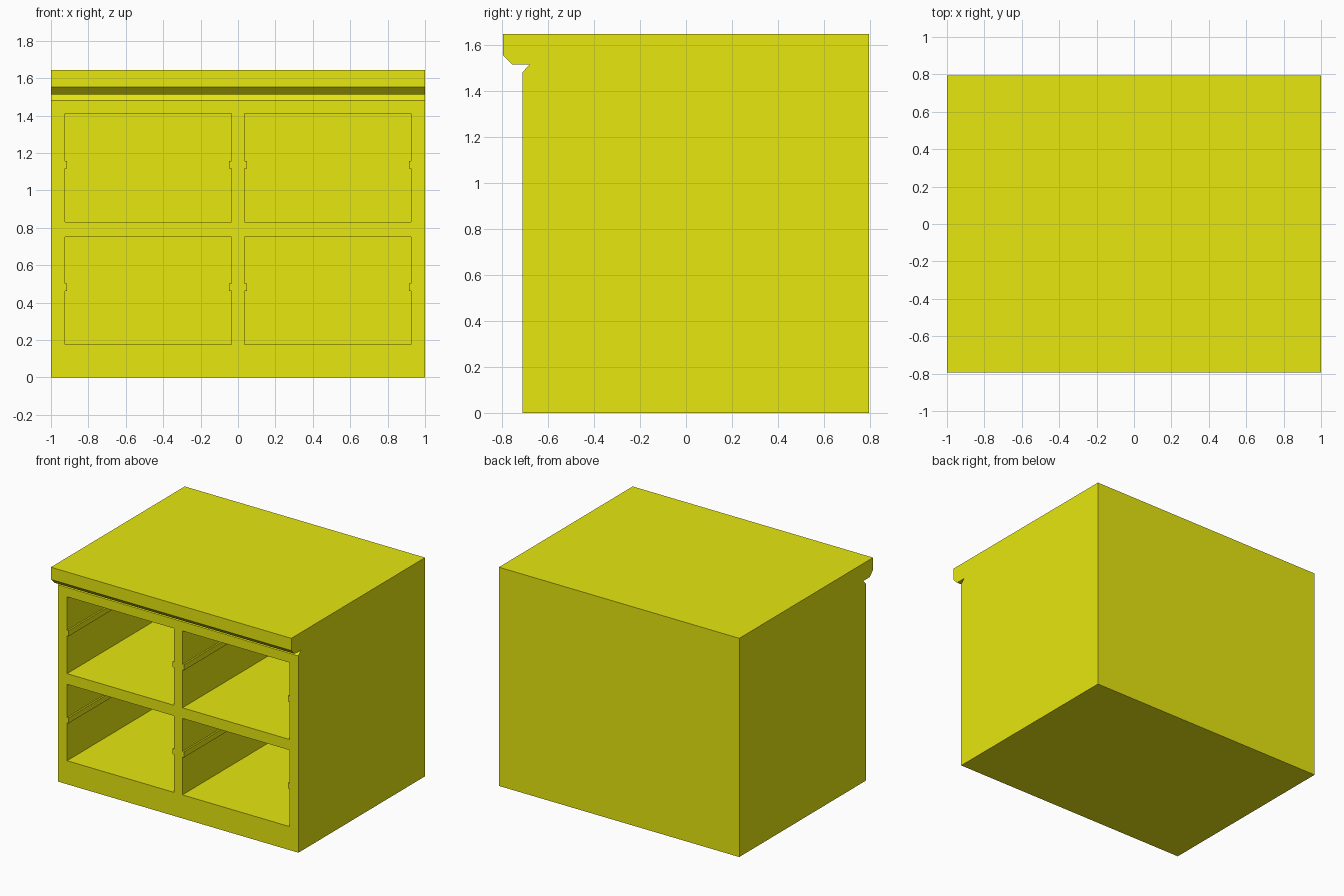
import bpy, bmesh
from mathutils import Vector

if "Cube" in bpy.data.objects:
    bpy.data.objects.remove(bpy.data.objects["Cube"])

yellow = bpy.data.materials.new("cabinet yellow")
yellow.diffuse_color = (0.8, 0.8, 0.005, 1)
yellow.use_nodes = True
yellow.node_tree.nodes["Principled BSDF"].inputs["Base Color"].default_value = yellow.diffuse_color


def prism(name, outline, sweep):
    """Solid made by sweeping a flat outline of 3D points along a vector."""
    bm = bmesh.new()
    face = bm.faces.new([bm.verts.new(p) for p in outline])
    ext = bmesh.ops.extrude_face_region(bm, geom=[face], use_keep_orig=True)
    moved = [g for g in ext["geom"] if isinstance(g, bmesh.types.BMVert)]
    bmesh.ops.translate(bm, verts=moved, vec=Vector(sweep))
    bmesh.ops.recalc_face_normals(bm, faces=bm.faces)
    mesh = bpy.data.meshes.new(name)
    bm.to_mesh(mesh)
    bm.free()
    mesh.materials.append(yellow)
    obj = bpy.data.objects.new(name, mesh)
    bpy.context.collection.objects.link(obj)
    return obj


# Cabinet body: side profile with overhanging top and finger groove
profile = [(-0.71, 0), (0.795, 0), (0.795, 1.645), (-0.795, 1.645),
           (-0.795, 1.553), (-0.755, 1.513), (-0.68, 1.513), (-0.71, 1.48)]
body = prism("cabinet_body", [(-1, y, z) for y, z in profile], (2, 0, 0))

# Drawer openings: notched outlines leave a runner rail on each side wall
RAIL = 0.012
FRONT, BACK = -0.9, 0.72
W = 0.445
for cx in (-0.48, 0.48):
    for z0, z1 in ((0.177, 0.752), (0.832, 1.41)):
        r0, r1 = z0 + 0.284, z0 + 0.326
        half = [(W, z0), (W, r0), (W - RAIL, r0),
                (W - RAIL, r1), (W, r1), (W, z1)]
        outline = half + [(-x, z) for x, z in reversed(half)]
        cutter = prism("drawer_opening_cutter",
                       [(cx + x, FRONT, z) for x, z in outline],
                       (0, BACK - FRONT, 0))
        cutter.hide_render = True
        cut = body.modifiers.new("drawer opening", 'BOOLEAN')
        cut.operation, cut.solver, cut.object = 'DIFFERENCE', 'EXACT', cutter
        bpy.context.view_layer.objects.active = body
        bpy.ops.object.modifier_apply(modifier=cut.name)
        bpy.data.objects.remove(cutter, do_unlink=True)
